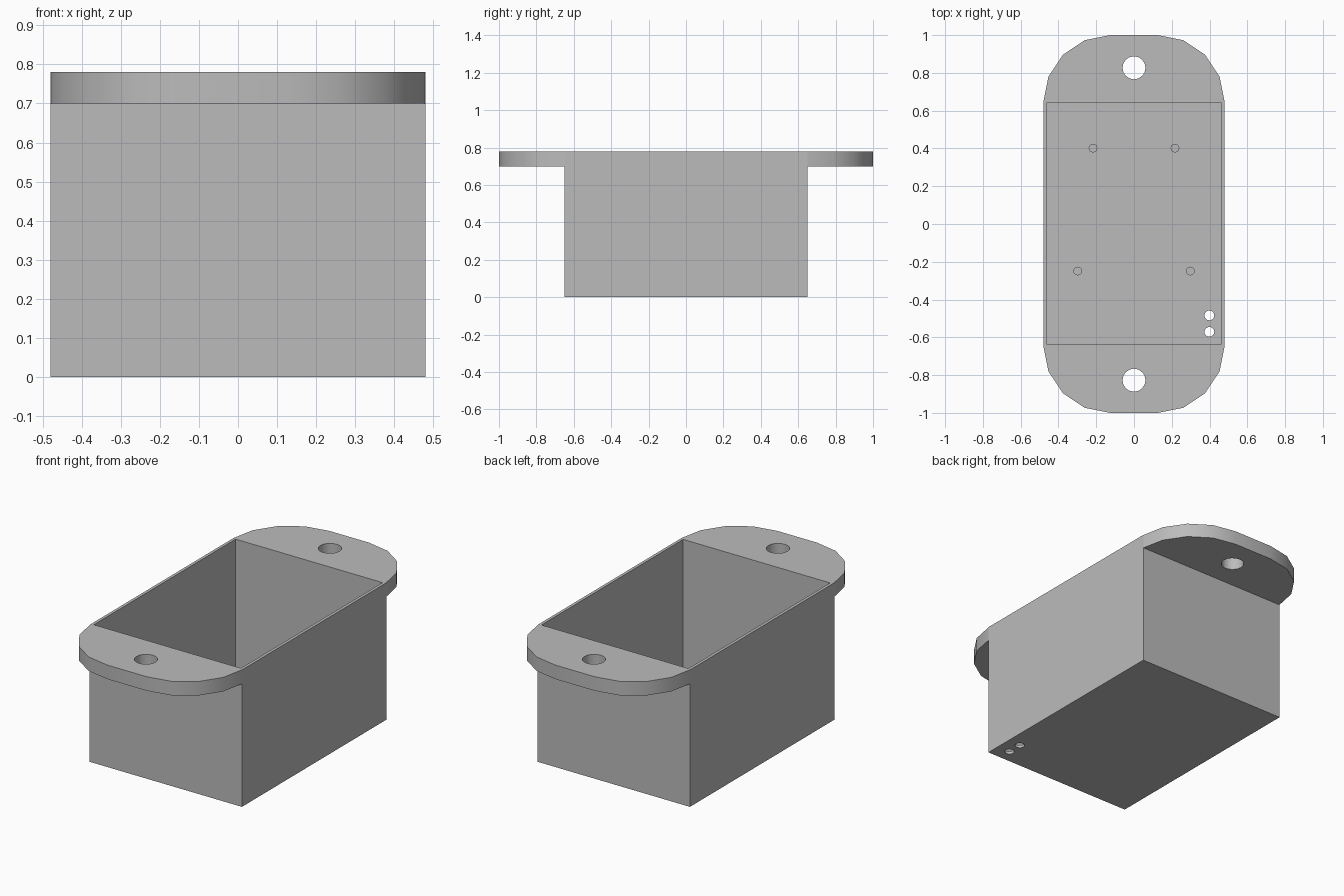
import bpy, bmesh, math

if "Cube" in bpy.data.objects:
    bpy.data.objects.remove(bpy.data.objects["Cube"], do_unlink=True)

HALF_W, HALF_L, TOP = 0.48, 0.65, 0.78
FLANGE_Z, CORNER_R, FLOOR = 0.70, 0.355, 0.016

grey = bpy.data.materials.new("plain grey")
grey.use_nodes = True
colour = (0.5, 0.5, 0.5, 1)
grey.diffuse_color = colour
grey.node_tree.nodes["Principled BSDF"].inputs["Base Color"].default_value = colour


def prism(name, outline, z0, z1):
    """Extrude a flat outline upward from z0 to z1."""
    bm = bmesh.new()
    base = bm.faces.new([bm.verts.new((x, y, z0)) for x, y in outline])
    new = bmesh.ops.extrude_face_region(bm, geom=[base])["geom"]
    for v in new:
        if isinstance(v, bmesh.types.BMVert):
            v.co.z = z1
    bmesh.ops.recalc_face_normals(bm, faces=bm.faces)
    mesh = bpy.data.meshes.new(name)
    bm.to_mesh(mesh)
    bm.free()
    mesh.materials.append(grey)
    obj = bpy.data.objects.new(name, mesh)
    bpy.context.collection.objects.link(obj)
    return obj


def rect(hx, hy, cy=0):
    return [(-hx, cy - hy), (hx, cy - hy), (hx, cy + hy), (-hx, cy + hy)]


def circle(x, y, r, n=16):
    return [(x + r * math.cos(math.tau * i / n), y + r * math.sin(math.tau * i / n))
            for i in range(n)]


def rounded(hx, hy, r, steps=4):
    pts = []
    for q, (sx, sy) in enumerate([(1, 1), (-1, 1), (-1, -1), (1, -1)]):
        for i in range(steps + 1):
            a = math.pi / 2 * (q + i / steps)
            pts.append((sx * (hx - r) + r * math.cos(a), sy * (hy - r) + r * math.sin(a)))
    return pts


def combine(target, other, operation):
    """Apply a boolean and discard the helper."""
    mod = target.modifiers.new(operation, "BOOLEAN")
    mod.operation, mod.object, mod.solver = operation, other, "EXACT"
    bpy.context.view_layer.objects.active = target
    bpy.ops.object.modifier_apply(modifier=mod.name)
    bpy.data.objects.remove(other, do_unlink=True)


def smooth(obj):
    bpy.ops.object.select_all(action="DESELECT")
    obj.select_set(True)
    bpy.context.view_layer.objects.active = obj
    bpy.ops.object.shade_smooth_by_angle(angle=math.radians(30))


# Box with a rounded mounting flange around the rim
body = prism("open_box", rect(HALF_W, HALF_L), 0, TOP)
combine(body, prism("flange", rounded(HALF_W, 1, CORNER_R), FLANGE_Z, TOP), "UNION")

# Thin-walled cavity
combine(body, prism("cavity", rect(0.463, 0.638, 0.002), FLOOR, 1), "DIFFERENCE")

# Screw holes in the flange and two cable holes in the floor
holes = [(0, 0.827, 0.061), (0, -0.827, 0.061), (0.399, -0.484, 0.026), (0.399, -0.571, 0.026)]
for x, y, r in holes:
    combine(body, prism("hole", circle(x, y, r), -0.1, 1), "DIFFERENCE")

# Merge coplanar faces left by the joins
bm = bmesh.new()
bm.from_mesh(body.data)
bmesh.ops.remove_doubles(bm, verts=bm.verts, dist=1e-5)
bmesh.ops.dissolve_limit(bm, angle_limit=math.radians(0.5), verts=bm.verts, edges=bm.edges)
bm.to_mesh(body.data)
bm.free()
smooth(body)

# Board pegs standing on the floor
for label, x, y in [("back", 0.217, 0.402), ("front", 0.298, -0.249)]:
    for side, s in [("left", 1), ("right", -1)]:
        smooth(prism(f"{label}_{side}_peg", circle(s * x, y, 0.023), FLOOR - 0.006, FLOOR + 0.06))
